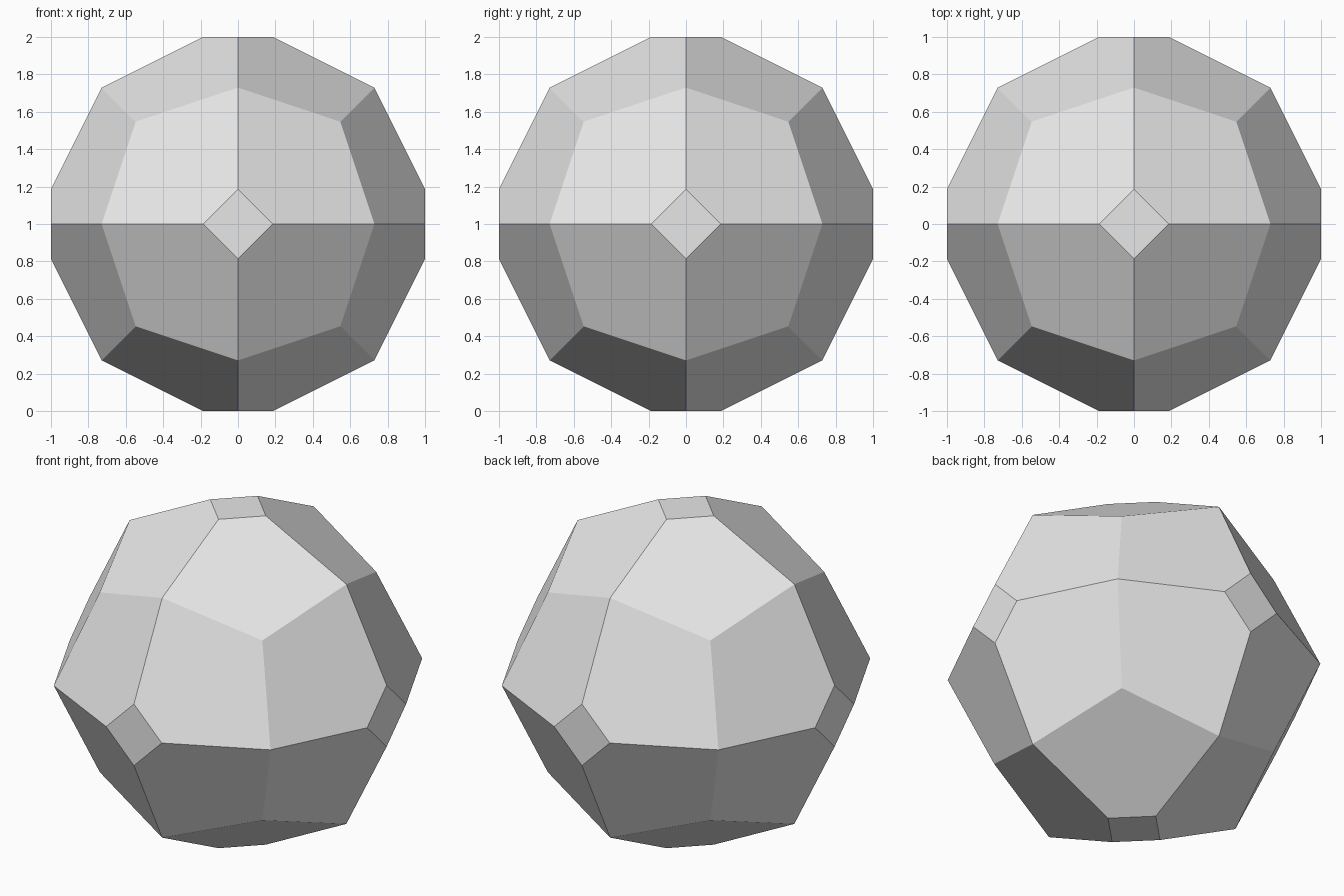
import bpy
import bmesh
import math
from itertools import permutations, product

# Remove the default cube
old = bpy.data.objects.get("Cube")
if old:
    bpy.data.objects.remove(old, do_unlink=True)

# Corner types of the faceted solid; facets lie on planes x + y + 2z = REACH
TIP = 0.187                # half diagonal of the small diamond facets
REACH = 2 + TIP
CORNERS = [
    (1, TIP, 0),                            # diamond facet corners
    (REACH / 3, REACH / 3, 0),              # four facets meet
    (REACH / 4, REACH / 4, REACH / 4),      # three facets meet
]

# All permutations and sign flips of each corner type
points = set()
for corner in CORNERS:
    for p in permutations(corner):
        for signs in product((1, -1), repeat=len(p)):
            points.add(tuple(c * s if c else 0 for c, s in zip(p, signs)))

# Wrap the corners in a hull and merge flat triangles into whole facets
bm = bmesh.new()
for x, y, z in sorted(points):
    bm.verts.new((x, y, z + 1))
bmesh.ops.convex_hull(bm, input=bm.verts)
bmesh.ops.dissolve_limit(bm, angle_limit=math.radians(2),
                         verts=bm.verts, edges=bm.edges)
bmesh.ops.recalc_face_normals(bm, faces=bm.faces)

mesh = bpy.data.meshes.new("faceted_ball")
bm.to_mesh(mesh)
bm.free()
ball = bpy.data.objects.new("faceted_ball", mesh)
bpy.context.scene.collection.objects.link(ball)

# Single plain grey
grey = bpy.data.materials.new("light_grey")
grey.use_nodes = True
colour = (0.8, 0.8, 0.8, 1)
grey.diffuse_color = colour
for node in grey.node_tree.nodes:
    if node.type == 'BSDF_PRINCIPLED':
        node.inputs["Base Color"].default_value = colour
mesh.materials.append(grey)
